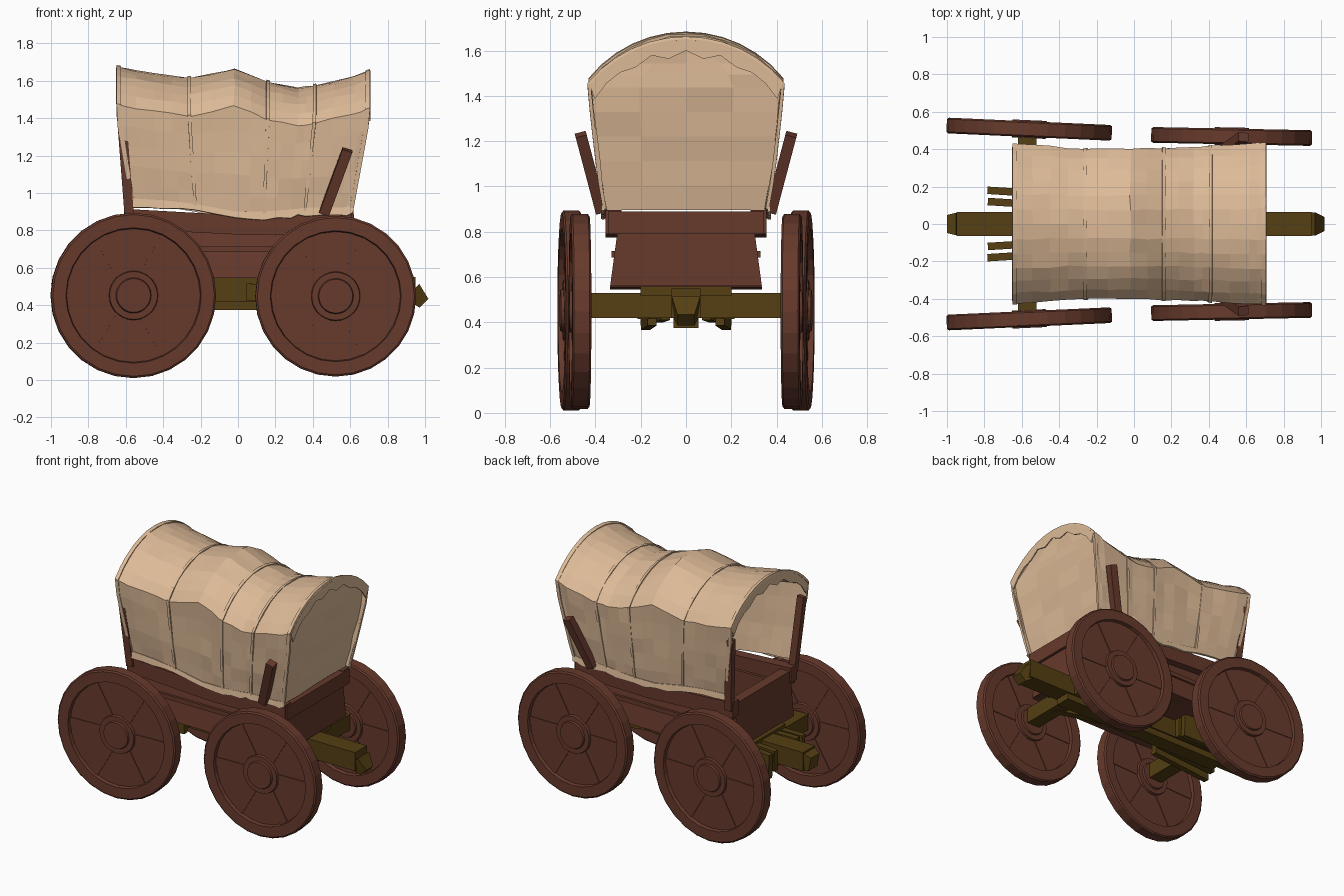
import bpy, bmesh, math, random
from mathutils import Vector, Matrix

random.seed(4)
cube = bpy.data.objects.get("Cube")
if cube:
    bpy.data.objects.remove(cube)


def material(name, rgb):
    m = bpy.data.materials.new(name)
    m.use_nodes = True
    m.diffuse_color = (*rgb, 1)
    m.node_tree.nodes["Principled BSDF"].inputs["Base Color"].default_value = (*rgb, 1)
    return m


CANVAS = material("cream canvas", (0.72, 0.49, 0.31))
WOOD = material("red brown wood", (0.135, 0.042, 0.025))
OLIVE = material("olive timber", (0.09, 0.05, 0.006))


def build(name, verts, faces, mat, thick=0):
    bm = bmesh.new()
    vs = [bm.verts.new(v) for v in verts]
    for f in faces:
        bm.faces.new([vs[i] for i in f])
    bmesh.ops.recalc_face_normals(bm, faces=bm.faces)
    me = bpy.data.meshes.new(name)
    bm.to_mesh(me)
    bm.free()
    me.materials.append(mat)
    ob = bpy.data.objects.new(name, me)
    bpy.context.collection.objects.link(ob)
    if thick:
        mod = ob.modifiers.new("thickness", "SOLIDIFY")
        mod.thickness, mod.offset = thick, 0
    return ob


def loft(name, rings, mat, closed=True, caps=True, thick=0):
    n, verts = len(rings[0]), [p for r in rings for p in r]
    faces = []
    for k in range(len(rings) - 1):
        for i in range(n if closed else n - 1):
            j = (i + 1) % n
            faces.append((k * n + i, k * n + j, k * n + n + j, k * n + n + i))
    if caps:
        faces += [tuple(range(n)), tuple(range(len(verts) - n, len(verts)))]
    return build(name, verts, faces, mat, thick)


def bar(name, a, b, w, h, mat, end=1.0):
    """Square timber from a to b, w wide and h deep, optionally tapered."""
    a, b = Vector(a), Vector(b)
    d = (b - a).normalized()
    ref = Vector((0, 0, 1)) if abs(d.z) < 0.7 else Vector((1, 0, 0))
    side = d.cross(ref).normalized()
    up = side.cross(d)
    corners = ((-1, -1), (1, -1), (1, 1), (-1, 1))
    rings = [[p + side * s * w / 2 * t + up * u * h / 2 * t for s, u in corners]
             for p, t in ((a, 1), (b, end))]
    return loft(name, rings, mat)


# ---------- canvas cover: x, top height, half width, hem height
KEYS = [(-.64, 1.67, .42, .94), (-.45, 1.635, .41, .93), (-.26, 1.61, .395, .91),
        (-.02, 1.66, .395, .87), (.16, 1.59, .40, .87), (.32, 1.56, .405, .88),
        (.41, 1.57, .41, .89), (.62, 1.62, .425, .89), (.70, 1.65, .425, .90)]


def station(x):
    for a, b in zip(KEYS, KEYS[1:]):
        if x <= b[0]:
            t = (x - a[0]) / (b[0] - a[0])
            return [p + (q - p) * t for p, q in zip(a, b)][1:]
    return KEYS[-1][1:]


def hoop(x, grow=0.0, jitter=0.0):
    top, w, hem = station(x)
    eave = top - 0.2
    half = []
    for i in range(5):
        t = i / 5
        half.append((0.355 + (w - 0.355) * t ** 0.8 + grow, hem + (eave - hem) * t))
    rad = (w * w + 0.04) / 0.4
    span = math.asin(w / rad)
    for i in range(7):
        a = span * (1 - i / 6)
        half.append(((rad + grow) * math.sin(a), top - rad + (rad + grow) * math.cos(a)))
    prof = half + [(-y, z) for y, z in half[-2::-1]]
    pts = []
    for y, z in prof:
        lean = 0.87 + 0.13 * max(0, min(1, (z - 0.9) / 0.5))
        r = [random.uniform(-jitter, jitter) for _ in range(3)]
        pts.append(Vector((x * lean + r[0], y + r[1], z + r[2])))
    return pts


xs = []
for a, b in zip(KEYS, KEYS[1:]):
    xs += [a[0], (a[0] + b[0]) / 2]
xs.append(KEYS[-1][0])
loft("canvas_cover", [hoop(x, 0, 0.005) for x in xs], CANVAS, False, False, 0.012)

# Stitched seams and the rolled end hems
for i, x in enumerate((-.26, .16, .41)):
    loft(f"canvas_seam_{i + 1}", [hoop(x - .009, .008), hoop(x + .009, .008)],
         CANVAS, False, False, 0.01)
for name, x in (("rear_hem", -.638), ("front_hem", .695)):
    loft(name, [hoop(x - .012, .004), hoop(x + .012, .004)], CANVAS, False, False, 0.016)

# Closed front curtain, strung between the two halves of a hoop
ring = hoop(.67, -0.004)
n = len(ring)
rows = []
for i in range(n // 2):
    a, b = ring[i], ring[n - 1 - i]
    rows.append([a.lerp(b, k / 4) + Vector((random.uniform(-.008, .008), 0, 0))
                 for k in range(5)])
rows.append([ring[n // 2] + Vector((0, k * .001, 0)) for k in range(2, -3, -1)])
loft("front_curtain", rows, CANVAS, False, False, 0.01)

# Scalloped valance under each end arch
for name, x in (("rear_valance", -.645), ("front_valance", .705)):
    arch = hoop(x)[5:-5]
    low = []
    for p in arch:
        s = abs(p.y) / 0.42
        drop = 0.05 + 0.035 * abs(math.sin(s * math.pi * 2.5)) - 0.02 * s
        low.append(Vector((p.x, p.y * 0.95, p.z - drop)))
    loft(name, [arch, low], CANVAS, False, False, 0.008)

# Ragged hem strip along each side
for name, s in (("left", 1), ("right", -1)):
    edge = [Vector((x * .88, s * .362, station(x)[2])) for x in xs]
    loft(f"{name}_canvas_hem", [[p + Vector((0, 0, .03)) for p in edge],
         [p + Vector((0, s * .006, random.uniform(-.02, 0))) for p in edge]],
         CANVAS, False, False, 0.014)

# ---------- wagon bed
bed = []
for x in (-.59, -.2, .2, .59):
    bow = 0.0 if abs(x) > .3 else -.01
    prof = [(.335, .555), (.325, .62), (.30, .81), (.265, .81), (.265, .62)]
    prof += [(-y, z) for y, z in prof[::-1]]
    bed.append([(x, y, z + bow) for y, z in prof])
loft("bed_trough", bed, WOOD)
for name, x in (("rear", -.575), ("front", .575)):
    build(f"{name}_end_board",
          [(x, -.335, .56), (x, .335, .56), (x, .30, .82), (x, -.30, .82)],
          [(0, 1, 2, 3)], WOOD, 0.05)
    bar(f"{name}_top_rail", (x + .01, -.345, .84), (x + .01, .345, .84), .07, .10, WOOD)
for name, s in (("left", 1), ("right", -1)):
    rail = []
    for x, z in ((-.61, .865), (-.25, .845), (.05, .83), (.3, .835), (.61, .845)):
        rail.append([(x, s * y, z + h) for y, h in
                     ((.355, -.055), (.355, .05), (.285, .05), (.285, -.055))])
    loft(f"{name}_top_rail", rail, WOOD)
    bar(f"{name}_bed_strip", (-.56, s * .318, .70), (.56, s * .318, .70), .02, .03, WOOD)
    # Leaning stakes outside the cover and upright posts at the open end
    bar(f"{name}_front_stake", (.46, s * .375, .89), (.585, s * .465, 1.23), .05, .055, WOOD)
    bar(f"{name}_rear_post", (-.58, s * .35, .86), (-.62, s * .395, 1.38), .04, .05, WOOD)


# ---------- wheels: lathed disc with raised rim, hub and spokes
def wheel(name, x, y, z, r, toe):
    seg = 28
    prof = [(.001, .048), (.09, .048), (.095, .036), (.128, .036), (.132, .018), (r - .085, .018),
            (r - .08, .042), (r - .01, .042), (r, .034)]
    prof = prof + [(a, -b) for a, b in prof[::-1]]
    rings = [[(a * math.cos(2 * math.pi * k / seg), b, a * math.sin(2 * math.pi * k / seg))
              for k in range(seg)] for a, b in prof]
    parts = [loft(name, rings, WOOD)]
    for k in range(6):
        d = Vector((math.cos(k * math.pi / 3), 0, math.sin(k * math.pi / 3)))
        parts.append(bar(f"{name}_spoke_{k + 1}", d * .11, d * (r - .07), .045, .062, WOOD))
        if abs(d.z) > 0.1:
            parts[-1].data.name = f"{name}_spoke_{k + 1}"
    place = Matrix.Translation((x, y, z)) @ Matrix.Rotation(toe, 4, "Z")
    for p in parts:
        p.data.transform(place)


for side, s in (("left", 1), ("right", -1)):
    wheel(f"{side}_rear_wheel", -.56, s * .507, .452, .442, -s * .045)
    wheel(f"{side}_front_wheel", .522, s * .468, .448, .43, -s * .02)

# ---------- undercarriage
for name, x, half in (("rear", -.57, .47), ("front", .52, .43)):
    bar(f"{name}_axle", (x, -half, .475), (x, half, .475), .10, .11, OLIVE)
    bar(f"{name}_bolster", (x, -.2, .54), (x, .2, .54), .12, .05, OLIVE)
bar("centre_beam", (-.95, 0, .485), (.95, 0, .485), .13, .13, OLIVE)
bar("rear_beam_tip", (-.94, 0, .48), (-.99, 0, .47), .12, .12, OLIVE, .8)
bar("front_beam_tip", (.93, 0, .475), (.995, 0, .41), .125, .11, OLIVE, .6)
bar("lower_beam", (-.72, 0, .41), (.62, 0, .41), .11, .07, OLIVE)
for side, s in (("left", 1), ("right", -1)):
    bar(f"{side}_outer_hound", (-.78, s * .18, .45), (-.3, s * .15, .47), .04, .17, OLIVE)
    bar(f"{side}_inner_hound", (-.78, s * .12, .47), (-.3, s * .09, .48), .04, .14, OLIVE)
    bar(f"{side}_front_brace", (.54, s * .19, .46), (.05, s * .06, .47), .05, .09, OLIVE)
